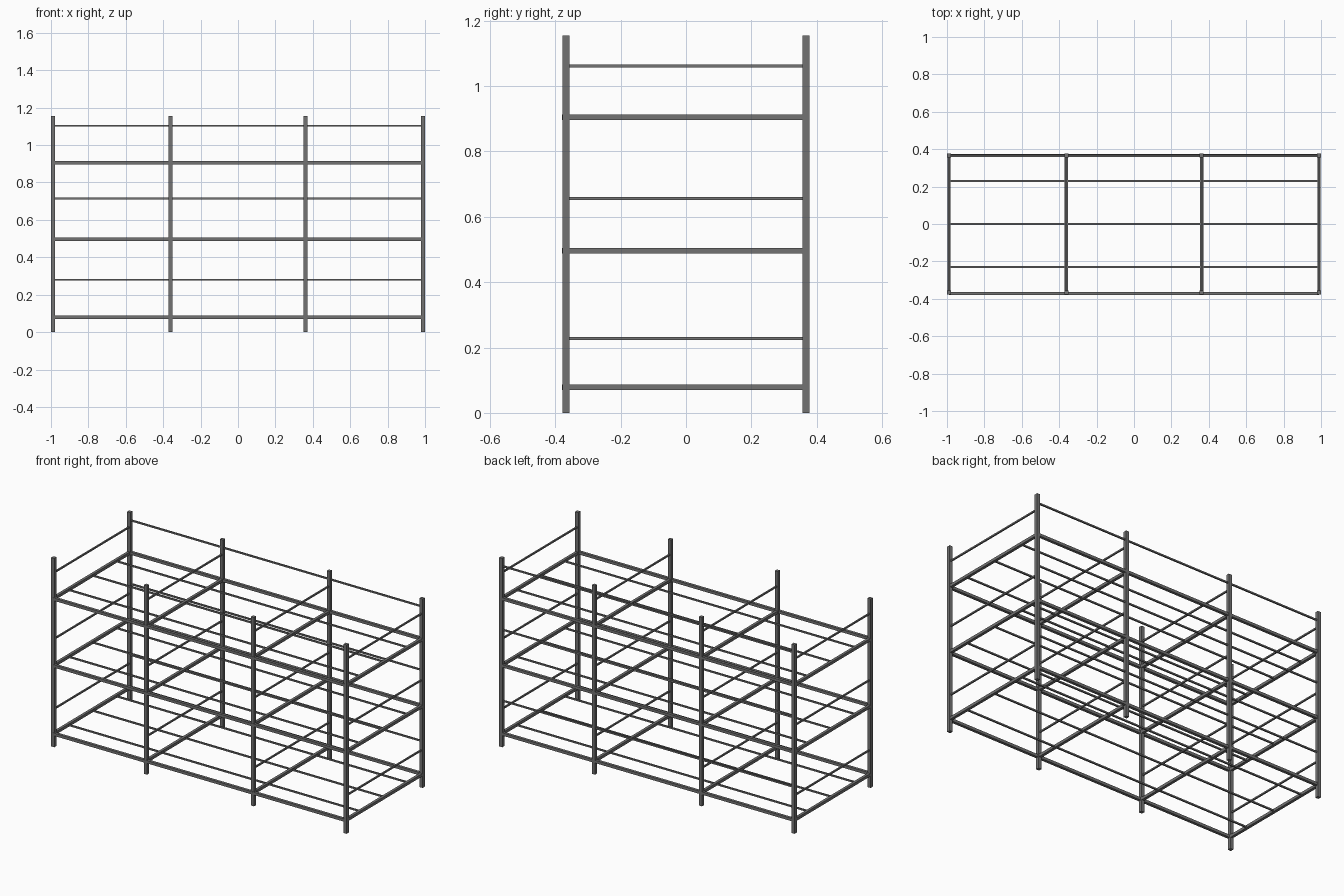
import bpy, bmesh
from mathutils import Vector

if "Cube" in bpy.data.objects:
    bpy.data.objects.remove(bpy.data.objects["Cube"])

POST_X = [-0.989, -0.362, 0.362, 0.989]
POST_Y = 0.367
SHELF_Z = [0.079, 0.496, 0.905]

# dark grey metal
metal = bpy.data.materials.new("dark_metal")
metal.diffuse_color = (0.17, 0.17, 0.17, 1)
metal.use_nodes = True
metal.node_tree.nodes["Principled BSDF"].inputs["Base Color"].default_value = metal.diffuse_color


def bar(name, center, size):
    bm = bmesh.new()
    bmesh.ops.create_cube(bm, size=1)
    bmesh.ops.scale(bm, vec=Vector(size), verts=bm.verts)
    me = bpy.data.meshes.new(name)
    bm.to_mesh(me)
    bm.free()
    me.materials.append(metal)
    ob = bpy.data.objects.new(name, me)
    ob.location = center
    bpy.context.collection.objects.link(ob)
    return ob


# upright posts
for x in POST_X:
    for side, y in (("front", -POST_Y), ("back", POST_Y)):
        bar(f"{side}_post", (x, y, 0.5775), (0.021, 0.021, 1.155))

# shelf frames: long beams, cross beams and thin support rods
for z in SHELF_Z:
    bar("front_beam", (0, -0.371, z), (1.978, 0.017, 0.017))
    bar("back_beam", (0, POST_Y, z), (1.978, 0.017, 0.017))
    for x in POST_X:
        bar("cross_beam", (x, 0, z), (0.017, 2 * POST_Y, 0.017))
    for y in (-0.23, 0, 0.23):
        bar("shelf_rod", (0, y, z), (1.978, 0.009, 0.009))

# thin guard rails across each frame
for z in (0.228, 0.656, 1.062):
    for x in POST_X:
        bar("side_rail", (x, 0, z), (0.009, 2 * POST_Y, 0.009))

# thin guard rails along the back
for z in (0.280, 0.714, 1.103):
    bar("back_rail", (0, POST_Y, z), (1.978, 0.009, 0.009))
